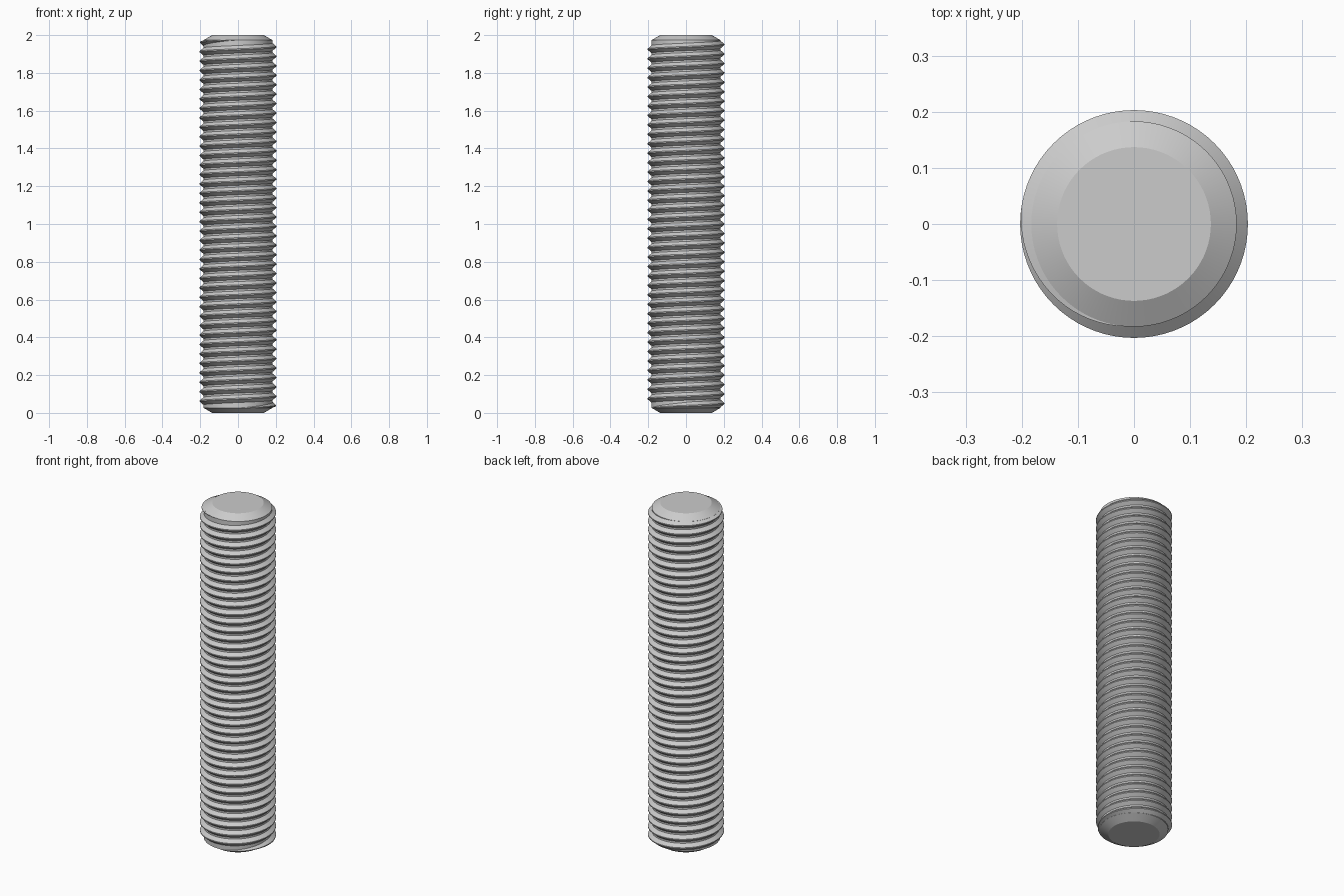
import bpy, bmesh, math

cube = bpy.data.objects.get("Cube")
if cube:
    bpy.data.objects.remove(cube, do_unlink=True)

HEIGHT = 2.0
CORE_R = 0.183
CREST_R = 0.203
FACE_R = 0.137
CHAMFER = 0.027
PITCH = 0.05
SEGS = 72
TURNS = 39

steel = bpy.data.materials.new("steel_grey")
steel.use_nodes = True
colour = (0.6, 0.6, 0.6, 1)
steel.diffuse_color = colour
steel.node_tree.nodes["Principled BSDF"].inputs["Base Color"].default_value = colour


def finish(bm, name):
    bmesh.ops.remove_doubles(bm, verts=bm.verts, dist=1e-5)
    bmesh.ops.recalc_face_normals(bm, faces=bm.faces)
    mesh = bpy.data.meshes.new(name)
    bm.to_mesh(mesh)
    bm.free()
    obj = bpy.data.objects.new(name, mesh)
    bpy.context.collection.objects.link(obj)
    mesh.materials.append(steel)
    bpy.ops.object.select_all(action='DESELECT')
    obj.select_set(True)
    bpy.context.view_layer.objects.active = obj
    bpy.ops.object.shade_smooth_by_angle(angle=math.radians(25))
    return obj


def polar(r, angle, z):
    return (r * math.cos(angle), r * math.sin(angle), z)


# Rod core with a chamfer at both ends
bm = bmesh.new()
profile = [(FACE_R, 0), (CORE_R, CHAMFER), (CORE_R, HEIGHT - CHAMFER), (FACE_R, HEIGHT)]
rings = [[bm.verts.new(polar(r, 2 * math.pi * i / SEGS, z)) for i in range(SEGS)]
         for r, z in profile]
for low, high in zip(rings, rings[1:]):
    for i in range(SEGS):
        j = (i + 1) % SEGS
        bm.faces.new((low[i], low[j], high[j], high[i]))
bm.faces.new(rings[0][::-1])
bm.faces.new(rings[-1])
finish(bm, "rod_core")

# Right-handed helical ridge that fades out at both ends
bm = bmesh.new()
steps = TURNS * SEGS
start_z = (HEIGHT - TURNS * PITCH) / 2
root_r = CORE_R - 0.001
sections = []
for k in range(steps + 1):
    angle = 2 * math.pi * k / SEGS - math.pi / 2
    centre = start_z + PITCH * k / SEGS
    fade = min(1, min(k, steps - k) / (SEGS * 0.27))
    crest = root_r + (CREST_R - root_r) * fade
    section = []
    for r, offset in [(root_r, -0.021), (crest, -0.003), (crest, 0.003), (root_r, 0.021)]:
        z = min(max(centre + offset * max(fade, 0.05), CHAMFER), HEIGHT - CHAMFER)
        section.append(bm.verts.new(polar(r, angle, z)))
    sections.append(section)
for a, b in zip(sections, sections[1:]):
    for i in range(3):
        bm.faces.new((a[i], b[i], b[i + 1], a[i + 1]))
finish(bm, "screw_thread")
